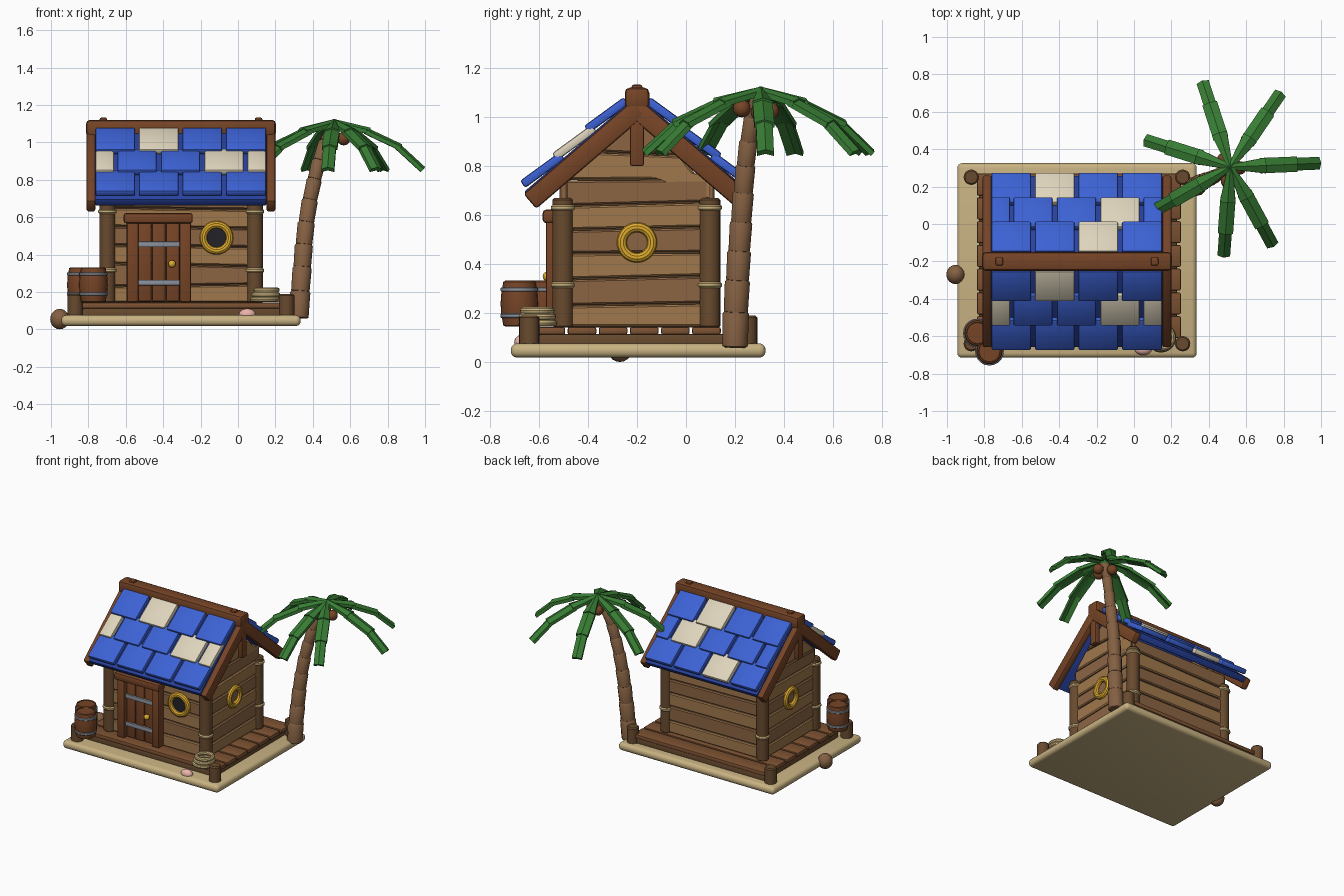
import bpy, bmesh, math, random
from mathutils import Vector, Matrix

if "Cube" in bpy.data.objects:
    bpy.data.objects.remove(bpy.data.objects["Cube"])

random.seed(4)

def mat(name, r, g, b):
    m = bpy.data.materials.new(name)
    m.diffuse_color = [((c / 255 + 0.055) / 1.055) ** 2.4 for c in (r, g, b)] + [1]
    m.use_nodes = True
    m.node_tree.nodes["Principled BSDF"].inputs["Base Color"].default_value = m.diffuse_color
    return m

WALL, WALL2 = mat("wall_wood", 160, 120, 76), mat("wall_wood_dark", 140, 101, 68)
POST, TRIM = mat("post_wood", 104, 74, 46), mat("trim_wood", 118, 68, 38)
DECK, BARK = mat("deck_wood", 125, 82, 50), mat("bark", 132, 96, 66)
BLUE, NAVY, CREAM = mat("blue", 60, 98, 212), mat("navy", 40, 66, 160), mat("cream", 222, 212, 188)
ROPE, SAND, GOLD = mat("rope", 205, 180, 125), mat("sand", 200, 178, 130), mat("gold", 222, 170, 45)
IRON, DARK, GREEN = mat("iron", 140, 145, 155), mat("dark_glass", 35, 35, 40), mat("leaf", 56, 125, 52)
PINK = mat("shell_pink", 235, 180, 170)

def finish(name, bm, m, bevel=0.0, segs=2):
    bmesh.ops.recalc_face_normals(bm, faces=bm.faces)
    if bevel:
        edges = [e for e in bm.edges if e.calc_face_angle(0) > 0.6]
        bmesh.ops.bevel(bm, geom=edges, offset=bevel, segments=segs, affect='EDGES', profile=0.5)
    me = bpy.data.meshes.new(name)
    bm.to_mesh(me)
    bm.free()
    ob = bpy.data.objects.new(name, me)
    bpy.context.collection.objects.link(ob)
    me.materials.append(m)
    bpy.ops.object.select_all(action='DESELECT')
    ob.select_set(True)
    bpy.context.view_layer.objects.active = ob
    bpy.ops.object.shade_smooth_by_angle(angle=math.radians(35))
    return ob

def box(name, x, y, z, m, bevel=0.008, xf=None, segs=2):
    """Box from (min, max) ranges, optionally moved by a matrix."""
    bm = bmesh.new()
    bmesh.ops.create_cube(bm, size=1)
    for v in bm.verts:
        v.co = [r[0] + (c + 0.5) * (r[1] - r[0]) for c, r in zip(v.co, (x, y, z))]
    if xf:
        bm.transform(xf)
    return finish(name, bm, m, bevel, segs)

def lathe(name, p, axis, profile, m, n=20):
    """Revolve (radius, height) points around an axis through p."""
    bm = bmesh.new()
    rings = [[bm.verts.new((r * math.cos(a), r * math.sin(a), h))
              for a in (2 * math.pi * i / n for i in range(n))] for r, h in profile]
    for a, b in zip(rings, rings[1:]):
        for i in range(n):
            bm.faces.new((a[i], a[(i + 1) % n], b[(i + 1) % n], b[i]))
    bm.faces.new(rings[0])
    bm.faces.new(rings[-1])
    rot = Vector((0, 0, 1)).rotation_difference(Vector(axis)).to_matrix().to_4x4()
    bm.transform(Matrix.Translation(p) @ rot)
    return finish(name, bm, m)

def rod(name, p, r, h, m, axis=(0, 0, 1), b=0.008):
    return lathe(name, p, axis, [(r - b, 0), (r, b), (r, h - b), (r - b, h)], m)

def torus(name, p, axis, R, r, m, n=32, k=10):
    bm = bmesh.new()
    rows = [[bm.verts.new(((R + r * math.cos(b)) * math.cos(a), (R + r * math.cos(b)) * math.sin(a), r * math.sin(b)))
             for b in (2 * math.pi * j / k for j in range(k))] for a in (2 * math.pi * i / n for i in range(n))]
    for i in range(n):
        for j in range(k):
            q, s = rows[i], rows[(i + 1) % n]
            bm.faces.new((q[j], s[j], s[(j + 1) % k], q[(j + 1) % k]))
    rot = Vector((0, 0, 1)).rotation_difference(Vector(axis)).to_matrix().to_4x4()
    bm.transform(Matrix.Translation(p) @ rot)
    return finish(name, bm, m)

def ball(name, p, r, m, scale=(1, 1, 1)):
    bm = bmesh.new()
    bmesh.ops.create_uvsphere(bm, u_segments=16, v_segments=10, radius=r)
    bm.transform(Matrix.Translation(p) @ Matrix.Diagonal((*scale, 1)))
    return finish(name, bm, m)

def prism(name, pts, d0, d1, along, m, bevel=0.007):
    """Extrude a (u, z) polygon along x (u=y) or along y (u=x)."""
    bm = bmesh.new()
    put = (lambda u, z, d: (d, u, z)) if along == 'x' else (lambda u, z, d: (u, d, z))
    a, b = [[bm.verts.new(put(u, z, d)) for u, z in pts] for d in (d0, d1)]
    bm.faces.new(a)
    bm.faces.new(b)
    for i in range(len(pts)):
        j = (i + 1) % len(pts)
        bm.faces.new((a[i], a[j], b[j], b[i]))
    return finish(name, bm, m, bevel, 1)

# sand base, rock, shell
box("sand_base", (-0.945, 0.335), (-0.715, 0.325), (0.018, 0.076), SAND, 0.026, segs=4)
ball("rock", (-0.953, -0.27, 0.055), 0.052, BARK, (0.98, 1, 1.05))
ball("shell", (0.05, -0.67, 0.08), 0.045, PINK, (1, 0.7, 0.7))

# deck with planks and corner posts
box("deck_frame", (-0.83, 0.23), (-0.6, 0.26), (0.06, 0.114), POST)
for i in range(7):
    y = -0.61 + i * 0.127
    box("deck_plank", (-0.84, 0.25), (y, y + 0.117), (0.112, 0.143), DECK)
for x in (-0.87, 0.26):
    for y in (-0.64, 0.25):
        rod("deck_post", (x, y, 0.05), 0.041, 0.14, POST)

# house core and plank walls
MID = -0.2
half = lambda z: min(0.29, (1.0 - z) / 0.857)
prism("wall_core", [(MID - 0.29, 0.14), (MID + 0.29, 0.14), (MID + 0.29, 0.7), (MID, 0.96), (MID - 0.29, 0.7)],
      -0.695, 0.085, 'x', POST, 0)
levels = [0.143, 0.235, 0.345, 0.445, 0.545, 0.645, 0.745, 0.85, 0.985]
def tilts():
    return [0] + [random.uniform(-0.009, 0.009) for _ in levels[1:-1]] + [0]
for x0, x1 in ((0.06, 0.106), (-0.716, -0.67)):
    t = tilts()
    for i in range(8):
        a, b = levels[i] + 0.003, levels[i + 1] - 0.003
        ha, hb = half(a), half(b)
        pts = [(MID - ha, a + t[i]), (MID + ha, a - t[i]), (MID + hb, b - t[i + 1])]
        if ha > 0.28 and hb < 0.28:
            pts.append((MID + 0.29, 0.66 + 0.03))
            pts = [pts[0], pts[1], pts[3], pts[2]]
        pts.append((MID - hb, b + t[i + 1]))
        prism("gable_plank", pts, x0, x1, 'x', (WALL, WALL2)[i % 2])
for y0, y1 in ((-0.517, -0.47), (0.07, 0.117)):
    t = tilts()
    for i in range(6):
        a, b = levels[i] + 0.003, levels[i + 1] - 0.003
        prism("wall_plank", [(-0.7, a + t[i]), (0.09, a - t[i]), (0.09, b - t[i + 1]), (-0.7, b + t[i + 1])],
              y0, y1, 'y', (WALL, WALL2)[i % 2])

# corner posts with rope bindings
for x in (-0.698, 0.09):
    for y in (-0.502, 0.097):
        rod("corner_post", (x, y, 0.14), 0.043, 0.53, POST)
        for z in (0.3, 0.615):
            rod("rope_binding", (x, y, z), 0.05, 0.03, ROPE, b=0.01)

# roof: local x = along ridge, y = down slope, z = out of slope
C, S = math.cos(math.radians(40.6)), math.sin(math.radians(40.6))
FULL = [(-0.762, -0.55), (-0.53, -0.317), (-0.298, -0.085), (-0.065, 0.15)]
SHIFT = [(-0.762, -0.663), (-0.645, -0.435), (-0.413, -0.202), (-0.18, 0.03), (0.05, 0.15)]
CREAMS = {-1: {(0, 1), (1, 0), (1, 3), (1, 4)}, 1: {(0, 2), (1, 3), (2, 1)}}
for s in (-1, 1):
    F = Matrix(((1, 0, 0, 0), (0, s * C, s * S, MID), (0, -S, C, 1.149), (0, 0, 0, 1)))
    box("roof_board", (-0.765, 0.152), (0.08, 0.645), (-0.09, -0.045), NAVY, 0.006, F)
    for row in range(3):
        for k, xr in enumerate(SHIFT if row == 1 else FULL):
            T = F @ Matrix.Translation((0, 0.285 + 0.172 * row, 0)) @ Matrix.Rotation(math.radians(4.5), 4, 'X')
            box("roof_tile", xr, (-0.2, 0), (-0.036, 0), CREAM if (row, k) in CREAMS[s] else BLUE, 0.01, T)
    for xr in ((-0.81, -0.762), (0.152, 0.2)):
        box("rafter", xr, (0.06, 0.653), (-0.13, -0.05), TRIM, 0.012, F)
box("ridge_beam", (-0.812, 0.202), (MID - 0.05, MID + 0.05), (1.03, 1.12), TRIM, 0.02)
for x in (-0.72, 0.11):
    box("ridge_peg", (x - 0.02, x + 0.02), (MID - 0.022, MID + 0.022), (1.1, 1.132), TRIM)
for xr in ((-0.805, -0.765), (0.155, 0.195)):
    box("gable_king_post", xr, (MID - 0.028, MID + 0.028), (0.8, 1.05), TRIM)

# door
for x in (-0.595, -0.312):
    box("door_jamb", (x, x + 0.062), (-0.572, -0.49), (0.145, 0.58), TRIM, 0.01)
box("door_lintel", (-0.612, -0.242), (-0.585, -0.49), (0.567, 0.622), TRIM, 0.014)
for i in range(3):
    x = -0.535 + i * 0.075
    box("door_plank", (x, x + 0.073), (-0.545, -0.49), (0.15, 0.57), TRIM)
for z in (0.25, 0.455):
    box("door_strap", (-0.537, -0.312), (-0.558, -0.53), (z - 0.015, z + 0.015), IRON, 0.005)
ball("door_knob", (-0.353, -0.565, 0.35), 0.02, GOLD)

# porthole and side rings
torus("porthole_ring", (-0.115, -0.522, 0.49), (0, 1, 0), 0.07, 0.02, GOLD)
rod("porthole_glass", (-0.115, -0.49, 0.49), 0.065, 0.035, DARK, (0, -1, 0), 0.003)
for x in (0.11, -0.72):
    torus("side_ring", (x, MID, 0.488), (1, 0, 0), 0.062, 0.02, GOLD)

# barrels
for x, y in ((-0.837, -0.583), (-0.773, -0.68)):
    lathe("barrel", (x, y, 0.145), (0, 0, 1), [(0.058, 0), (0.066, 0.005), (0.074, 0.05), (0.077, 0.093),
          (0.074, 0.135), (0.066, 0.182), (0.058, 0.187), (0.056, 0.18)], TRIM)
    for z in (0.18, 0.287):
        rod("barrel_hoop", (x, y, z), 0.077, 0.018, IRON, b=0.003)

# rope coil
for i, R in enumerate((0.065, 0.062, 0.055)):
    torus("rope_coil", (0.145 + 0.004 * i, -0.607, 0.16 + 0.025 * i), (0, 0, 1), R, 0.015, ROPE)

# palm trunk: stacked flared segments
path = [Vector(p) for p in ((0.325, 0.2, 0.06), (0.333, 0.203, 0.2), (0.343, 0.21, 0.33), (0.352, 0.217, 0.45),
        (0.365, 0.225, 0.57), (0.384, 0.234, 0.69), (0.408, 0.243, 0.8), (0.432, 0.255, 0.9),
        (0.465, 0.272, 1.0), (0.512, 0.3, 1.09))]
for i, (a, b) in enumerate(zip(path, path[1:])):
    r, h = 0.054 - 0.0027 * i, (b - a).length + 0.008
    lathe("trunk_segment", a, b - a, [(r - 0.01, 0), (r - 0.002, 0.006), (r, h - 0.012), (r - 0.008, h)], BARK, 12)
for p in ((0.5, 0.228, 1.035), (0.565, 0.3, 1.02), (0.48, 0.345, 1.025)):
    ball("coconut", p, 0.036, TRIM)

# palm fronds: three ridged segments each, bending down
HUB = Vector((0.515, 0.305, 0))
REACH = [(0, 1.108, 0.012), (0.18, 1.065, 0.042), (0.35, 0.985, 0.041), (0.475, 0.87, 0.034)]
def frond_segment(ang, a, b, lift):
    u, w = Vector((math.cos(ang), math.sin(ang), 0)), Vector((-math.sin(ang), math.cos(ang), 0))
    bm, rings = bmesh.new(), []
    slope = (u * (b[0] - a[0]) + Vector((0, 0, b[1] - a[1]))).normalized()
    n = slope.cross(w)
    for (r, z, hw), ext in ((a, -0.01), (b, 0.01)):
        c = HUB + u * r + Vector((0, 0, z)) + slope * ext
        rings.append([bm.verts.new(c + w * x * hw + n * (y + lift)) for x, y in
                      ((-1, -0.004), (0, 0.01), (1, -0.004), (1, -0.026), (0, -0.014), (-1, -0.026))])
    p, q = rings
    for i in range(6):
        j = (i + 1) % 6
        bm.faces.new((p[i], p[j], q[j], q[i]))
    for r in rings:
        bm.faces.new((r[0], r[1], r[4], r[5]))
        bm.faces.new((r[1], r[2], r[3], r[4]))
    finish("frond_segment", bm, GREEN)
for tx, ty in ((0.37, 0.75), (0.78, 0.695), (0.99, 0.325), (0.745, -0.12), (0.48, -0.17), (0.125, 0.08), (0.055, 0.45)):
    ang = math.atan2(ty - HUB.y, tx - HUB.x)
    for i in range(3):
        a, b = REACH[i], REACH[i + 1]
        w = (0.042, 0.041, 0.034)[i]
        frond_segment(ang, (a[0], a[1], w if i else 0.012), (b[0], b[1], w), (0.006, 0, -0.004)[i])
ball("palm_crown", (0.515, 0.305, 1.09), 0.028, GREEN)
